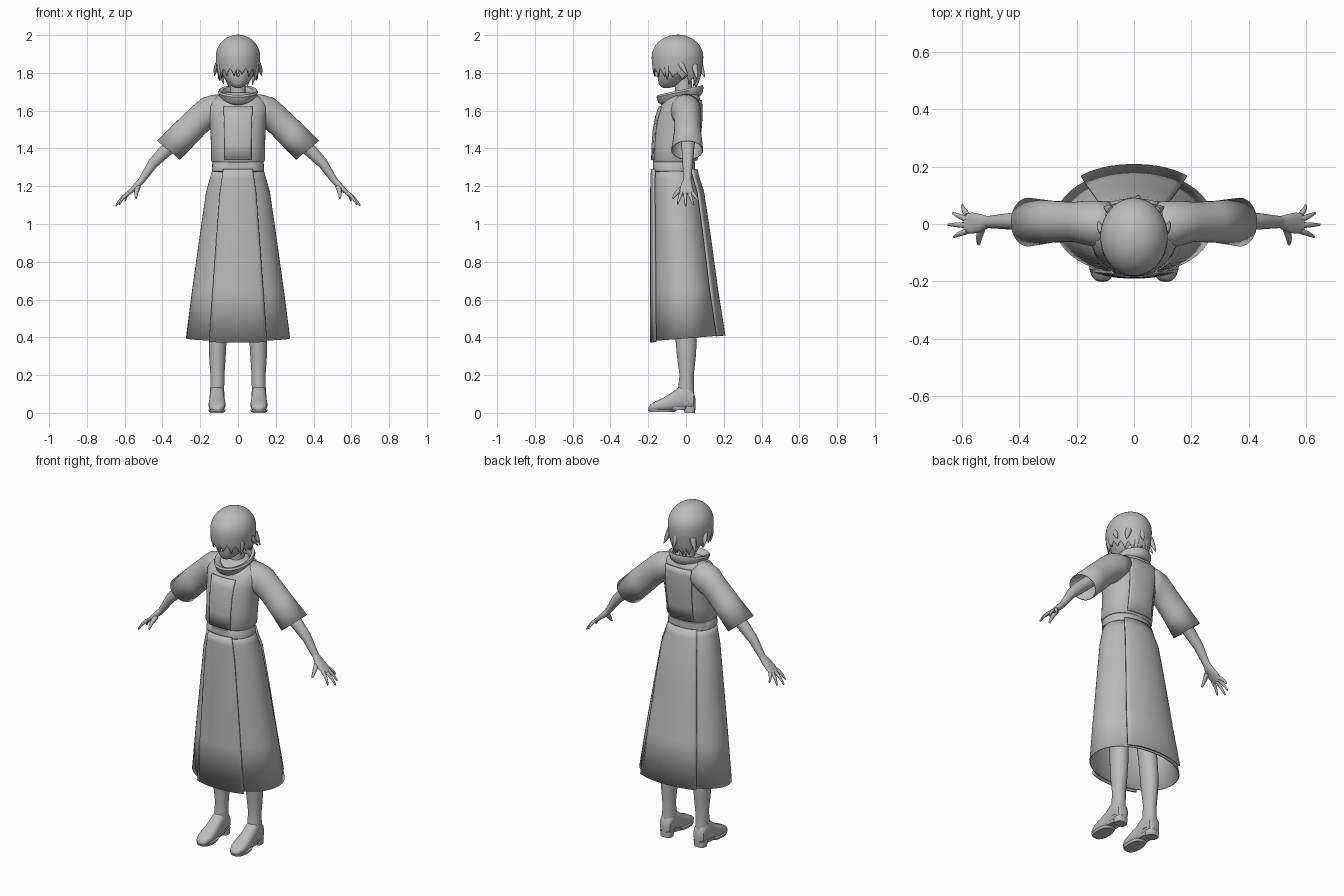
import bpy, bmesh, random
from math import sin, cos, pi, radians, copysign
from mathutils import Vector

random.seed(4)
cube = bpy.data.objects.get("Cube")
if cube:
    bpy.data.objects.remove(cube, do_unlink=True)

grey = bpy.data.materials.new("plain_grey")
grey.use_nodes = True
grey.diffuse_color = (0.5, 0.5, 0.5, 1)
grey.node_tree.nodes["Principled BSDF"].inputs["Base Color"].default_value = (0.5, 0.5, 0.5, 1)
parts = []


def finish(name, bm, mirror=False, thick=0):
    bmesh.ops.recalc_face_normals(bm, faces=bm.faces[:])
    me = bpy.data.meshes.new(name)
    bm.to_mesh(me)
    bm.free()
    me.materials.append(grey)
    ob = bpy.data.objects.new(name, me)
    bpy.context.collection.objects.link(ob)
    if thick:
        mod = ob.modifiers.new("thickness", "SOLIDIFY")
        mod.thickness, mod.offset = thick, 0
    if mirror:
        ob.modifiers.new("mirror", "MIRROR").use_clip = False
    parts.append(ob)


def power(t, e):
    return copysign(abs(t) ** e, t)


def loft(name, rings, n=28, e=1.0, arc=None, caps=True, mirror=False, thick=0):
    """Skin rings (centre, u axis, v axis); arc = (middle, half width) in degrees for an open strip."""
    bm = bmesh.new()
    rows = []
    for c, u, v in rings:
        row = []
        for i in range(n):
            a = 2 * pi * i / n
            if arc:
                a = radians(arc[0] + arc[1] * (2 * i / (n - 1) - 1))
            p = Vector(c) + Vector(u) * power(cos(a), e) + Vector(v) * power(sin(a), e)
            row.append(bm.verts.new(p))
        rows.append(row)
    for r0, r1 in zip(rows, rows[1:]):
        for i in range(n - 1 if arc else n):
            j = (i + 1) % n
            bm.faces.new((r0[i], r0[j], r1[j], r1[i]))
    if caps and not arc:
        bm.faces.new(rows[0])
        bm.faces.new(rows[-1])
    finish(name, bm, mirror, thick)


def level(z, rx, y0, y1, x=0, tilt=0):
    """Horizontal ring from front y0 to back y1."""
    return (x, (y0 + y1) / 2, z), (rx, 0, 0), (0, (y1 - y0) / 2, tilt)


def limb(top, bottom, y0, y1):
    """Ring across a limb, given its upper and lower outline points in x, z."""
    (a, b), (c, d) = top, bottom
    return ((a + c) / 2, (y0 + y1) / 2, (b + d) / 2), ((a - c) / 2, 0, (b - d) / 2), (0, (y1 - y0) / 2, 0)


def spike(name, base, tip, r, end=0.0015, bend=(0, 0, 0), mirror=False):
    """Tapered round strand or finger."""
    b, t = Vector(base), Vector(tip)
    d = (t - b).normalized()
    u = d.cross(Vector((0, 1, 0.2))).normalized()
    v = d.cross(u)
    rings = []
    for k in range(5):
        s = k / 4
        w = r + (end - r) * s ** 1.6
        rings.append((b.lerp(t, s) + Vector(bend) * sin(pi * s), u * w, v * w))
    loft(name, rings, n=10, mirror=mirror)


def swell(rings, d):
    return [(c, Vector(u) * (1 + d / Vector(u).length), Vector(v) * (1 + d / Vector(v).length))
            for c, u, v in rings]


# Skirt: full cone with overlapping front and back panels
skirt = [level(1.29, .132, -.168, .04), level(1.24, .146, -.17, .052),
         level(1.17, .166, -.172, .075), level(.95, .198, -.172, .108, tilt=.004),
         level(.65, .24, -.172, .148, tilt=.01), level(.395, .273, -.172, .18, tilt=.014)]
loft("skirt", skirt, n=48, e=.95, caps=False, thick=.006)
loft("skirt_front_panel", swell(skirt[:-1] + [level(.388, .275, -.172, .18, tilt=.014)], .013),
     n=14, e=.92, arc=(-90, 30), thick=.01)
loft("skirt_back_panel", swell(skirt[:-1] + [level(.392, .275, -.172, .188, tilt=.016)], .016),
     n=14, e=.95, arc=(90, 38), thick=.01)

# Belt
loft("belt", [level(1.275, .132, -.17, .043), level(1.28, .138, -.176, .048),
              level(1.325, .136, -.176, .048), level(1.332, .13, -.17, .04)], n=40, e=.9)

# Jacket body with raised front and back panels
body = [level(1.328, .136, -.172, .045), level(1.338, .144, -.177, .052),
        level(1.42, .143, -.174, .064), level(1.5, .147, -.168, .075),
        level(1.57, .153, -.155, .08), level(1.62, .158, -.137, .08),
        level(1.655, .145, -.11, .076), level(1.68, .11, -.085, .07), level(1.695, .06, -.06, .05)]
loft("jacket_body", body, n=40, e=.87)
loft("jacket_front_panel", swell(body[1:6], .004), n=12, e=.87, arc=(-90, 25), thick=.008)
loft("jacket_back_panel", swell(body[1:7], .004), n=12, e=.87, arc=(90, 30), thick=.008)

# Wide sleeves
loft("sleeves", [limb((.07, 1.688), (.09, 1.54), -.08, .075), limb((.14, 1.68), (.125, 1.515), -.08, .078),
                 limb((.19, 1.664), (.152, 1.502), -.07, .078), limb((.235, 1.625), (.18, 1.475), -.06, .074),
                 limb((.32, 1.545), (.24, 1.412), -.062, .078), limb((.427, 1.44), (.31, 1.342), -.076, .089)],
     n=32, caps=False, mirror=True, thick=.005)

# Collar: tilted folded band around the neck
loft("collar", [level(1.652, .075, -.125, .07, tilt=.024), level(1.668, .092, -.145, .085, tilt=.024),
                level(1.698, .104, -.155, .091, tilt=.026), level(1.707, .1, -.15, .088, tilt=.026),
                level(1.702, .084, -.13, .074, tilt=.026), level(1.668, .06, -.09, .056, tilt=.02)],
     n=36, caps=False, thick=.004)

# Neck and face
loft("neck", [level(1.63, .05, -.06, .045), level(1.68, .04, -.055, .032), level(1.78, .04, -.065, .03)])
loft("face", [level(1.721, .014, -.122, -.085), level(1.727, .028, -.134, -.06),
              level(1.745, .05, -.145, -.025), level(1.775, .075, -.15, .01),
              level(1.81, .092, -.153, .04), level(1.87, .1, -.158, .06), level(1.93, .08, -.13, .05)], n=32)
spike("nose", (0, -.14, 1.795), (0, -.166, 1.781), .011)
loft("ears", [level(1.79, .006, -.045, -.03, .094), level(1.81, .012, -.052, -.018, .1),
              level(1.84, .012, -.055, -.008, .102), level(1.855, .005, -.045, -.015, .098)], n=12, mirror=True)

# Hair: rounded cap whose lower edge is cut into pointed locks
bm = bmesh.new()
cols, domes, drops = 64, 9, 6
crown = bm.verts.new((0, -.04, 2.0))
zig = [.012, -.006, -.03, -.006]
grid = []
for i in range(cols):
    a = 2 * pi * i / cols
    back = (sin(a) + 1) / 2
    hem = 1.815 - .065 * back ** 1.5 + zig[i % 4] * random.uniform(.6, 1.2)
    col = []
    for k in range(1, domes + drops + 1):
        if k <= domes:
            t = pi / 2 * k / domes
            z, s = 1.885 + .115 * cos(t), sin(t)
        else:
            z = 1.885 + (hem - 1.885) * (k - domes) / drops
            s = 1 - .25 * ((1.885 - z) / .16) ** 2
        col.append(bm.verts.new((.115 * s * cos(a), -.045 + .134 * s * sin(a), z)))
    grid.append(col)
for i in range(cols):
    c0, c1 = grid[i], grid[(i + 1) % cols]
    bm.faces.new((crown, c0[0], c1[0]))
    for k in range(domes + drops - 1):
        bm.faces.new((c0[k], c0[k + 1], c1[k + 1], c1[k]))
finish("hair_cap", bm, thick=.005)

# Loose locks
spike("side_locks", (.104, -.03, 1.85), (.124, .01, 1.785), .016, bend=(.004, 0, 0), mirror=True)
spike("rear_locks", (.075, .045, 1.84), (.105, .06, 1.765), .018, mirror=True)
spike("cheek_locks", (.092, -.1, 1.85), (.09, -.1, 1.765), .016, bend=(.005, 0, 0), mirror=True)
spike("nape_locks", (.03, .06, 1.82), (.035, .05, 1.72), .02, bend=(0, .004, 0), mirror=True)
spike("back_lock", (.01, .07, 1.85), (.015, .1, 1.775), .018)
spike("fringe_lock", (.01, -.165, 1.85), (-.008, -.168, 1.785), .014)

# Arms, palms and fingers
loft("arms", [limb((.2, 1.62), (.15, 1.56), -.03, .05), limb((.33, 1.485), (.28, 1.435), -.03, .05),
              limb((.415, 1.405), (.365, 1.358), -.022, .042), limb((.47, 1.34), (.432, 1.3), -.018, .036),
              limb((.525, 1.24), (.5, 1.215), -.014, .027)], n=20, mirror=True)
loft("palms", [limb((.52, 1.246), (.496, 1.222), -.013, .026), limb((.545, 1.218), (.519, 1.196), -.027, .034),
               limb((.572, 1.187), (.552, 1.171), -.034, .04), limb((.594, 1.163), (.58, 1.15), -.03, .036)],
     n=20, e=.85, mirror=True)
tips = {"index": (-.024, .627, -.045, 1.106), "middle": (-.004, .647, -.002, 1.096),
        "ring": (.016, .63, .038, 1.102), "little": (.031, .598, .066, 1.122)}
for finger, (y, tx, ty, tz) in tips.items():
    spike(finger + "_fingers", (.578, y, 1.165), (tx, ty, tz), .0105, .004, (.004, 0, .004), True)
spike("thumbs", (.53, -.015, 1.195), (.54, -.071, 1.137), .014, .005, (.004, -.004, 0), True)

# Legs
loft("legs", [level(1.1, .075, -.12, .05, .078), level(.75, .068, -.085, .06, .088),
              level(.52, .05, -.062, .05, .1), level(.38, .046, -.055, .057, .107),
              level(.3, .044, -.048, .052, .109), level(.2, .037, -.034, .041, .109),
              level(.13, .037, -.042, .042, .11), level(.05, .038, -.045, .045, .11)], mirror=True)


# Shoes with sole and heel
def shoe(y, z0, z1, w):
    return (.111, y, (z0 + z1) / 2), (w, 0, 0), (0, 0, (z1 - z0) / 2)


loft("shoes", [shoe(.05, .03, .075, .02), shoe(.04, .022, .115, .034), shoe(.01, .02, .155, .039),
               shoe(-.035, .018, .14, .039), shoe(-.075, .012, .107, .041), shoe(-.12, .01, .08, .045),
               shoe(-.16, .01, .062, .043), shoe(-.187, .011, .046, .032), shoe(-.199, .015, .032, .016)],
     n=24, e=.8, mirror=True)
loft("heels", [level(0, .034, -.008, .048, .111), level(.034, .037, -.012, .05, .111)], e=.7, mirror=True)
loft("soles", [level(.004, .042, -.196, -.06, .111), level(.018, .046, -.202, -.045, .111)], e=.8, mirror=True)
loft("arches", [level(.014, .032, -.09, .0, .111), level(.03, .036, -.09, .02, .111)], e=.7, mirror=True)

# Smooth shading with crisp edges
bpy.ops.object.select_all(action="DESELECT")
for ob in parts:
    ob.select_set(True)
bpy.context.view_layer.objects.active = parts[0]
bpy.ops.object.shade_smooth_by_angle(angle=radians(40))
